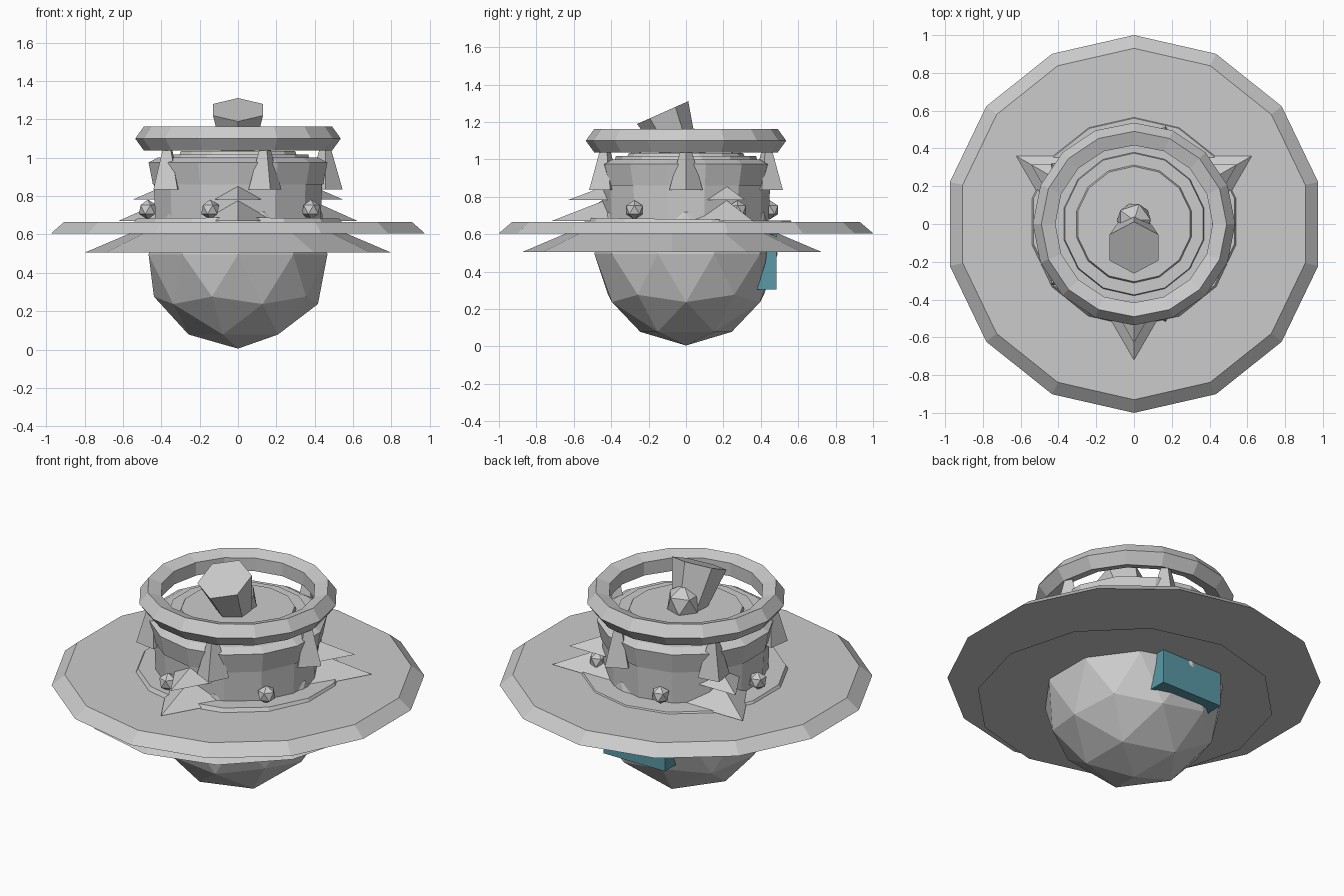
import bpy, bmesh, math
from mathutils import Matrix, Vector

if "Cube" in bpy.data.objects:
    bpy.data.objects.remove(bpy.data.objects["Cube"])


def finish(name, bm, matrix=None):
    bmesh.ops.recalc_face_normals(bm, faces=bm.faces)
    mesh = bpy.data.meshes.new(name)
    bm.to_mesh(mesh)
    bm.free()
    ob = bpy.data.objects.new(name, mesh)
    bpy.context.collection.objects.link(ob)
    if matrix is not None:
        ob.matrix_world = matrix
    return ob


def lathe(name, profile, sides, start=90, matrix=None, closed=False):
    """Faceted turned solid from (radius, z) points; capped unless closed into a ring."""
    bm = bmesh.new()
    rings = []
    for r, z in profile:
        if r == 0:
            rings.append([bm.verts.new((0, 0, z))] * sides)
            continue
        angles = [math.radians(start) + math.tau * i / sides for i in range(sides)]
        rings.append([bm.verts.new((r * math.cos(a), r * math.sin(a), z)) for a in angles])
    pairs = list(zip(rings, rings[1:]))
    if closed:
        pairs.append((rings[-1], rings[0]))
    for lo, hi in pairs:
        for i in range(sides):
            j = (i + 1) % sides
            quad = list(dict.fromkeys([lo[i], lo[j], hi[j], hi[i]]))
            bm.faces.new(quad)
    if not closed:
        for ring, (r, z) in ((rings[0], profile[0]), (rings[-1], profile[-1])):
            if r > 0:
                bm.faces.new(ring)
    return finish(name, bm, matrix)


def ball(name, radius, location, level):
    bm = bmesh.new()
    bmesh.ops.create_icosphere(bm, subdivisions=level, radius=radius)
    return finish(name, bm, Matrix.Translation(location))


# Head and wide brim
ball("head", 0.49, (0, 0, 0.495), 2)
lathe("brim", [(1.0, 0.605), (0.93, 0.665)], 14)
lathe("under_brim_cone", [(0.8, 0.505), (0.0, 0.845)], 12,
      matrix=Matrix.Translation((0, -0.075, 0)))
lathe("brim_trim", [(0.565, -0.02), (0.545, 0.015)], 14,
      matrix=Matrix.Translation((0, 0.015, 0.665)) @ Matrix.Rotation(math.radians(-0.8), 4, 'X'))

# Crown body, upper band and stepped lid
lathe("crown", [(0.44, 0.62), (0.45, 0.87)], 14)
lathe("crown_band", [(0.455, 0.86), (0.478, 0.975), (0.43, 1.0)], 14)
lathe("lid_lower", [(0.385, 0.98), (0.375, 1.018)], 14)
lathe("lid_upper", [(0.32, 1.0), (0.305, 1.035)], 14)

# Three-cornered leaves whose corners poke out of the crown
lathe("corner_leaf_lower", [(0.72, 0.67), (0.0, 0.95)], 3, start=-90)
lathe("corner_leaf_upper", [(0.63, 0.783), (0.0, 1.02)], 3, start=-90)

# Floating ring with five-sided section
section = [(0.47 + 0.066 * math.cos(math.tau * k / 5),
            1.1 + 0.066 * math.sin(math.tau * k / 5)) for k in range(5)]
lathe("top_ring", section, 16, start=0, closed=True)

# Five spikes and five studs round the crown
for k in range(5):
    a = math.tau * k / 5
    lathe(f"spike_{k + 1}", [(0.09, 0.835), (0.0, 1.15)], 4, start=0,
          matrix=Matrix.Rotation(a, 4, 'Z') @ Matrix.Translation((0.455, 0, 0)))
    b = a + math.pi
    ball(f"stud_{k + 1}", 0.052, (0.47 * math.cos(b), 0.47 * math.sin(b), 0.73), 1)

# Tilted hexagonal bloom with a small core behind it
bloom = Matrix.Translation((0, -0.125, 1.25)) @ Matrix.Rotation(math.radians(24), 4, 'X')
lathe("bloom", [(0.09, -0.25), (0.15, 0.0)], 6, matrix=bloom)
ball("bloom_core", 0.1, (0, 0.02, 1.08), 1)

# Teal flap at the back of the neck
bm = bmesh.new()
profile = [(0.38, 0.305), (0.483, 0.305), (0.483, 0.6), (0.44, 0.6), (0.425, 0.45)]
sides = [[bm.verts.new((x, y, z)) for y, z in profile] for x in (-0.2, 0.2)]
for s in sides:
    bm.faces.new(s)
for i in range(len(profile)):
    j = (i + 1) % len(profile)
    bm.faces.new((sides[0][i], sides[0][j], sides[1][j], sides[1][i]))
flap = finish("neck_flap", bm)
teal = bpy.data.materials.new("teal")
teal.diffuse_color = (0.1, 0.32, 0.38, 1)
teal.use_nodes = True
teal.node_tree.nodes["Principled BSDF"].inputs["Base Color"].default_value = teal.diffuse_color
flap.data.materials.append(teal)
